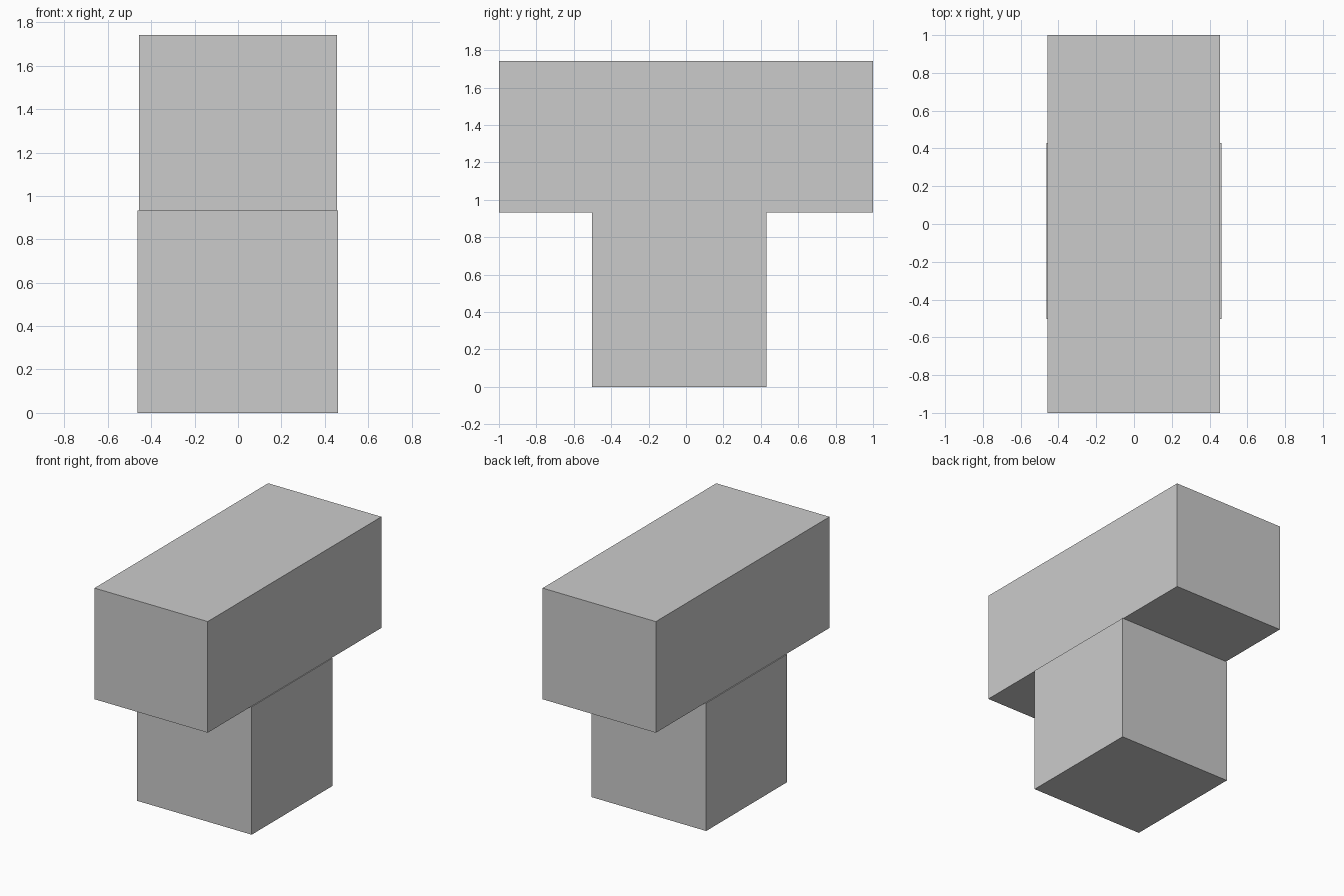
import bpy

if "Cube" in bpy.data.objects:
    bpy.data.objects.remove(bpy.data.objects["Cube"])


def box(name, lo, hi):
    """Axis-aligned box between two corners."""
    centre = [(a + b) / 2 for a, b in zip(lo, hi)]
    size = [b - a for a, b in zip(lo, hi)]
    bpy.ops.mesh.primitive_cube_add(size=1, location=centre)
    obj = bpy.context.object
    obj.name = name
    obj.scale = size
    bpy.ops.object.transform_apply(location=False, rotation=False, scale=True)
    return obj


JOIN_Z = 0.932

# Slightly wider, off-centre base block
box("base_block", (-0.464, -0.502, 0), (0.462, 0.43, JOIN_Z))

# Long block lying across the top
box("top_beam", (-0.457, -1, JOIN_Z), (0.456, 1, 1.742))
